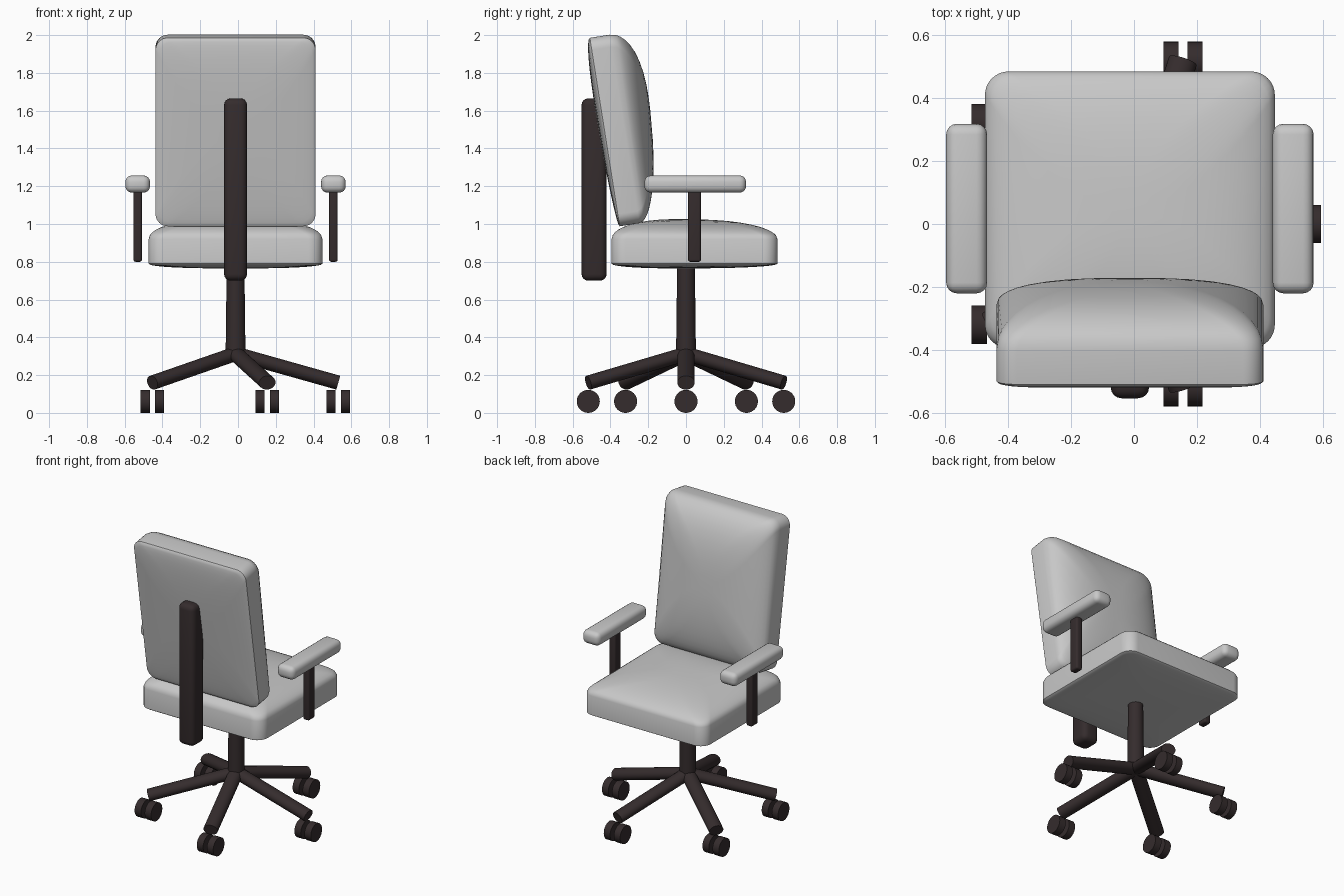
import bpy, bmesh, math
from mathutils import Vector, Matrix

if "Cube" in bpy.data.objects:
    bpy.data.objects.remove(bpy.data.objects["Cube"])

CX = -0.013  # chair axis in x


def material(name, rgb):
    m = bpy.data.materials.new(name)
    m.diffuse_color = (*rgb, 1)
    m.use_nodes = True
    m.node_tree.nodes["Principled BSDF"].inputs["Base Color"].default_value = m.diffuse_color
    return m


GREY = material("light grey padding", (0.58, 0.58, 0.58))
DARK = material("dark brown frame", (0.035, 0.025, 0.026))


def finish(name, bm, mat, matrix, angle=40):
    bmesh.ops.recalc_face_normals(bm, faces=bm.faces)
    me = bpy.data.meshes.new(name)
    bm.to_mesh(me)
    bm.free()
    me.materials.append(mat)
    me.shade_smooth()
    me.set_sharp_from_angle(angle=math.radians(angle))
    ob = bpy.data.objects.new(name, me)
    ob.matrix_world = matrix
    bpy.context.collection.objects.link(ob)
    return ob


def rounded_box(name, lo, hi, bevel, mat):
    lo, hi = Vector(lo), Vector(hi)
    bm = bmesh.new()
    bmesh.ops.create_cube(bm, size=1)
    bmesh.ops.scale(bm, vec=hi - lo, verts=bm.verts)
    bmesh.ops.bevel(bm, geom=bm.edges[:], offset=bevel, segments=4,
                    profile=0.5, affect='EDGES')
    return finish(name, bm, mat, Matrix.Translation((lo + hi) / 2), 50)


def rod(name, a, b, rx, ry, mat, r_end=1.0):
    """Cylinder with an elliptical section from a to b."""
    a, b = Vector(a), Vector(b)
    d = b - a
    bm = bmesh.new()
    bmesh.ops.create_cone(bm, cap_ends=True, segments=32, radius1=1,
                          radius2=r_end, depth=d.length)
    bmesh.ops.scale(bm, vec=(rx, ry, 1), verts=bm.verts)
    rot = d.to_track_quat('Z', 'Y').to_matrix().to_4x4()
    return finish(name, bm, mat, Matrix.Translation((a + b) / 2) @ rot)


def outline(hx, hy, r, n=8):
    pts = []
    for k, (sx, sy) in enumerate([(1, 1), (-1, 1), (-1, -1), (1, -1)]):
        for i in range(n + 1):
            t = math.pi / 2 * (k + i / n)
            pts.append((sx * (hx - r) + r * math.cos(t),
                        sy * (hy - r) + r * math.sin(t)))
    return pts


def cushion(name, hx, hy, r, half, top, bottom, skew, matrix):
    """Rounded slab with a domed top and bottom; skew makes one end fuller."""
    steps = [1, 0.985, 0.96, 0.92, 0.86, 0.78, 0.68, 0.56, 0.43, 0.3, 0.15]
    rings = [(s, -half, -bottom) for s in reversed(steps)]
    rings += [(s, half, top) for s in steps]
    bm = bmesh.new()
    loops = []
    for s, base, dome in rings:
        rad = s * (r * s + (1 - s) * min(hx, hy) * 0.9)
        h = math.sqrt(max(0, 1 - s ** 2.5))
        loops.append([bm.verts.new((x, y, base + dome * h * (1 + skew * y / hy)))
                      for x, y in outline(s * hx, s * hy, rad)])
    n = len(loops[0])
    for p, q in zip(loops, loops[1:]):
        for i in range(n):
            j = (i + 1) % n
            bm.faces.new((p[i], p[j], q[j], q[i]))
    bm.faces.new(loops[0])
    bm.faces.new(loops[-1])
    return finish(name, bm, GREY, matrix)


# Seat and reclined backrest (its deep dome faces the sitter, +y)
cushion("seat", 0.46, 0.439, 0.075, 0.065, 0.105, 0.025, -0.1,
        Matrix.Translation((CX, 0.045, 0.855)))
cushion("backrest", 0.4235, 0.505, 0.065, 0.0525, 0.03, 0.146, 0.25,
        Matrix.Translation((CX, -0.378, 1.495))
        @ Matrix.Rotation(math.radians(99), 4, 'X'))

# Upright bar behind the backrest
rounded_box("back_bar", (CX - 0.061, -0.553, 0.70), (CX + 0.061, -0.42, 1.665),
            0.035, DARK)

# Armrests and their posts
for side, s in (("left", -1), ("right", 1)):
    x = CX + s * 0.518
    rounded_box(side + "_armrest", (x - 0.065, -0.22, 1.166),
                (x + 0.065, 0.318, 1.257), 0.034, GREY)
    rounded_box(side + "_arm_post", (x - 0.023, 0.011, 0.80),
                (x + 0.023, 0.079, 1.20), 0.012, DARK)

# Centre post
rod("centre_post", (CX, 0, 0.28), (CX, 0, 0.80), 0.053, 0.053, DARK, 0.88)

# Five-legged base with twin-wheel casters, all rolling along y
for k in range(5):
    a = k * math.tau / 5
    c, s = math.cos(a), math.sin(a)
    rod(f"base_leg_{k + 1}", (CX, 0, 0.313),
        (CX + 0.544 * c, 0.544 * s, 0.16), 0.046, 0.038, DARK)
    for w, off in (("a", -0.038), ("b", 0.038)):
        x = CX + 0.544 * c + off
        rod(f"caster_wheel_{k + 1}{w}", (x - 0.024, 0.544 * s, 0.061),
            (x + 0.024, 0.544 * s, 0.061), 0.061, 0.061, DARK)
